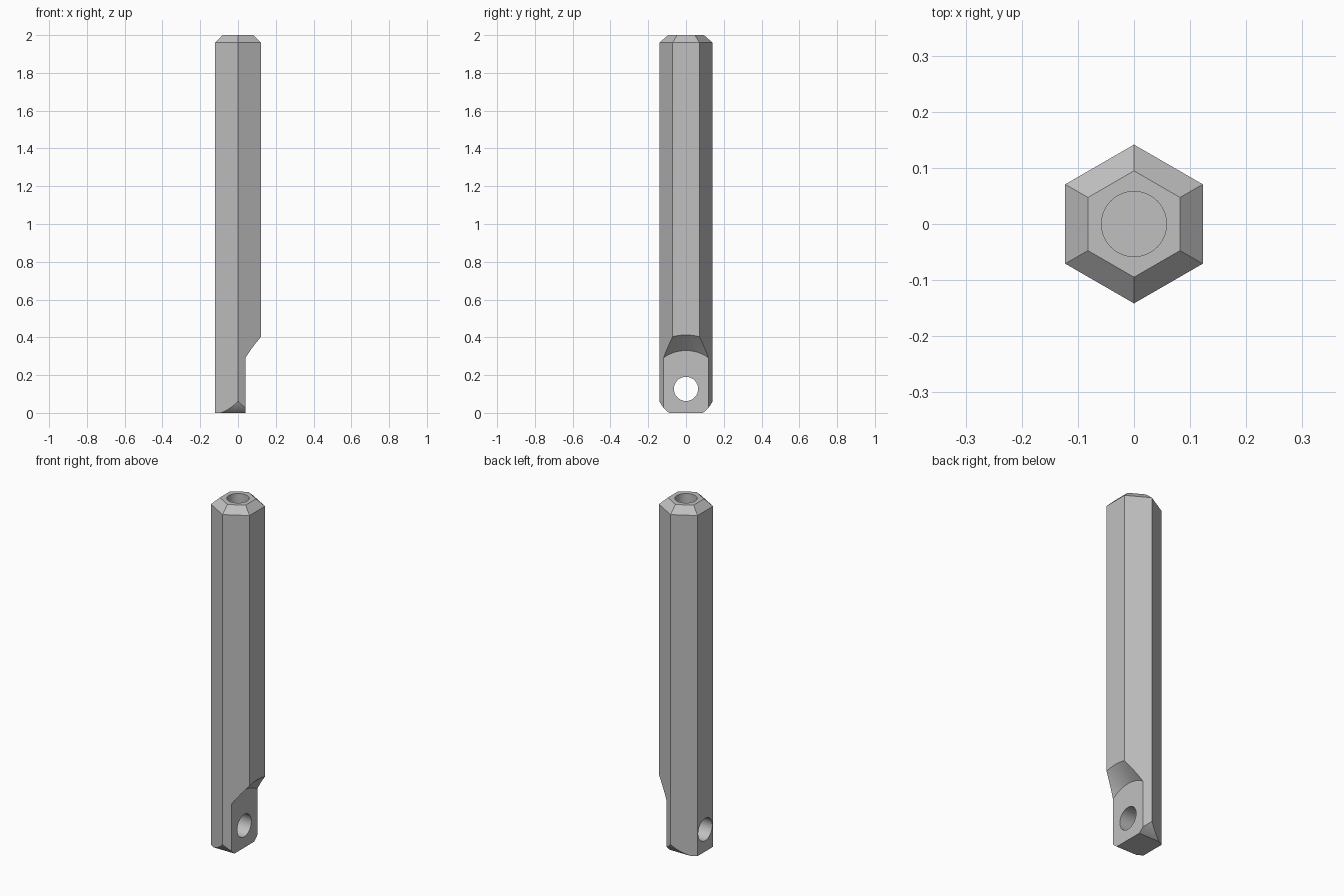
import bpy
import math
from mathutils import Matrix

old = bpy.data.objects.get("Cube")
if old:
    bpy.data.objects.remove(old, do_unlink=True)

HEX_R = 0.1415     # corner radius of the bar
EYE_Z = 0.127      # height of the cross hole axis
FLAT_X = 0.04      # plane of the milled flat

steel = bpy.data.materials.new("grey steel")
steel.use_nodes = True
colour = (0.53, 0.53, 0.53, 1)
steel.diffuse_color = colour
steel.node_tree.nodes["Principled BSDF"].inputs["Base Color"].default_value = colour


def cone(name, sides, r1, r2, start, end, axis="Z", z=0.0):
    """Frustum running from start to end along the z or x axis."""
    rot = (0, math.pi / 2, 0) if axis == "X" else (0, 0, 0)
    mid = (start + end) / 2
    loc = (mid, 0, z) if axis == "X" else (0, 0, mid)
    bpy.ops.mesh.primitive_cone_add(vertices=sides, radius1=r1, radius2=r2,
                                    depth=end - start, location=loc, rotation=rot)
    obj = bpy.context.object
    obj.name = name
    obj.data.materials.append(steel)
    return obj


def combine(target, tool, operation):
    """Apply a boolean and drop the tool."""
    mod = target.modifiers.new(operation, "BOOLEAN")
    mod.operation, mod.object, mod.solver = operation, tool, "EXACT"
    bpy.ops.object.select_all(action="DESELECT")
    bpy.context.view_layer.objects.active = target
    target.select_set(True)
    bpy.ops.object.modifier_apply(modifier=mod.name)
    bpy.data.objects.remove(tool, do_unlink=True)


# Hexagonal bar with a corner towards the front, top edge chamfered
bar = cone("hex_bar", 6, HEX_R, HEX_R, 0, 2)
top_z = max(v.co.z for v in bar.data.vertices)
bpy.ops.object.mode_set(mode="EDIT")
bpy.ops.mesh.select_all(action="DESELECT")
bpy.ops.object.mode_set(mode="OBJECT")
for face in bar.data.polygons:
    face.select = face.normal.z > 0.9
bpy.ops.object.mode_set(mode="EDIT")
bpy.ops.mesh.inset(thickness=0.0405)
bpy.ops.object.mode_set(mode="OBJECT")
for v in bar.data.vertices:
    if v.co.z > top_z - 0.001 and v.co.xy.length > 0.12:
        v.co.z -= 0.04
bar.data.transform(Matrix.Translation(bar.location))
bar.location = (0, 0, 0)

# Rounded lower end: a cylinder about the eye joined to a tall block above it
end_round = cone("end_round", 128, 0.155, 0.155, -0.3, 0.3, "X", EYE_Z)
bpy.ops.mesh.primitive_cube_add(size=1, location=(0, 0, EYE_Z + 1.5))
upper_block = bpy.context.object
upper_block.scale = (0.8, 0.8, 3)
combine(end_round, upper_block, "UNION")
combine(bar, end_round, "INTERSECT")

# Milled flat with a conical run-out, cross hole and blind top hole
reach = 0.2
combine(bar, cone("flat_cutter", 128, 0.203, 0.203 + reach, FLAT_X, FLAT_X + reach,
                  "X", EYE_Z), "DIFFERENCE")
combine(bar, cone("eye_cutter", 64, 0.064, 0.064, -0.3, 0.3, "X", EYE_Z), "DIFFERENCE")
combine(bar, cone("bore_cutter", 64, 0.058, 0.058, 1.75, 2.1), "DIFFERENCE")

bar.data.materials.clear()
bar.data.materials.append(steel)
for face in bar.data.polygons:
    face.material_index = 0
bpy.ops.object.shade_smooth_by_angle(angle=math.radians(20))
